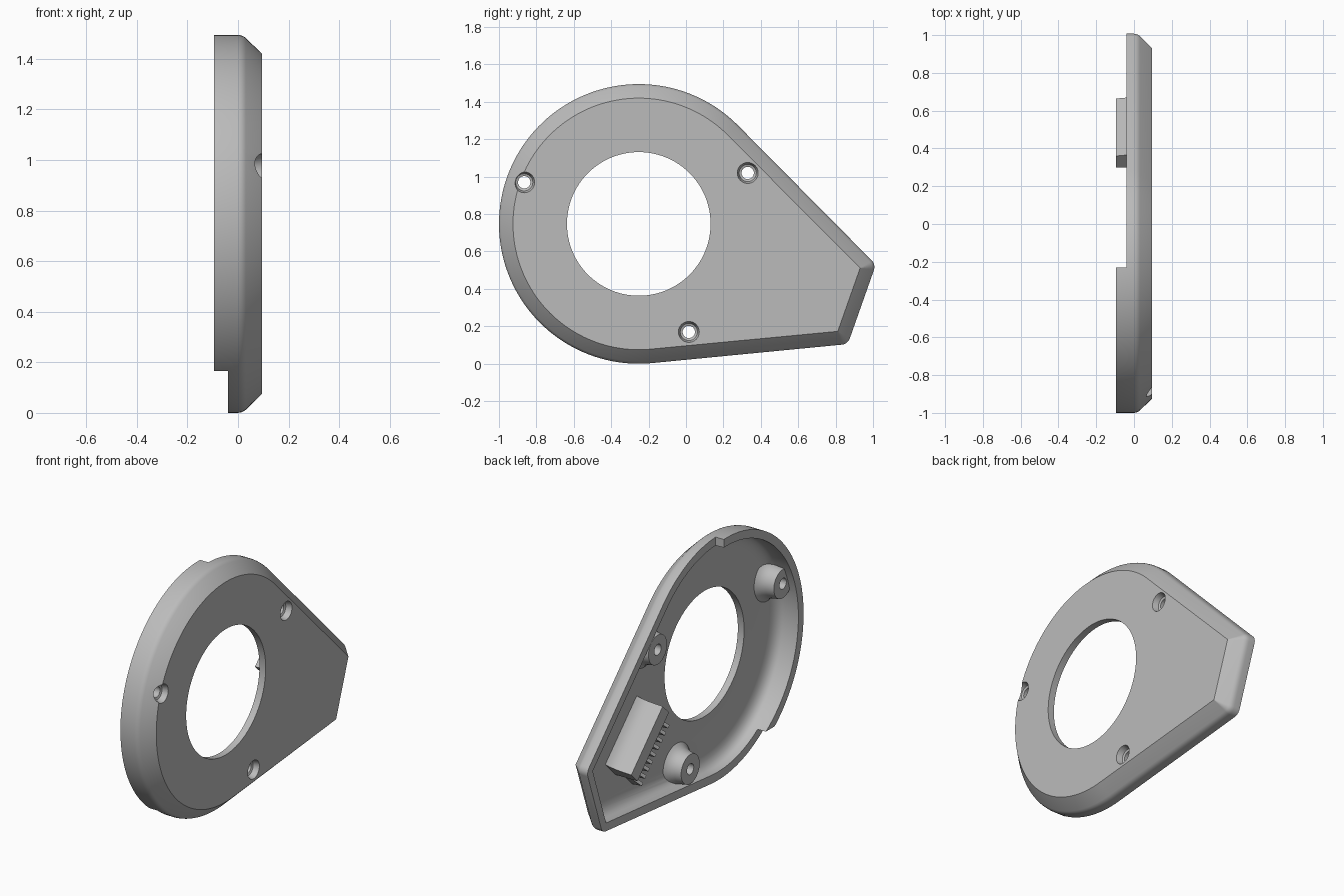
import bpy, bmesh, math
from mathutils import Vector

if "Cube" in bpy.data.objects:
    bpy.data.objects.remove(bpy.data.objects["Cube"])

grey = bpy.data.materials.new("light_grey_plastic")
grey.use_nodes = True
grey.diffuse_color = (0.5, 0.5, 0.5, 1)
grey.node_tree.nodes["Principled BSDF"].inputs["Base Color"].default_value = (0.5, 0.5, 0.5, 1)

CENTRE, R = Vector((-0.2525, 0.7475)), 0.7475      # y, z of the round end
TIP, HEEL, ROUND = Vector((1.015, 0.53)), Vector((0.865, 0.105)), 0.05
SCREWS = [(-0.865, 0.97), (0.33, 1.02), (0.015, 0.17)]
RIM = -0.04                                         # x of the low rim


def unit(a):
    return Vector((math.cos(a), math.sin(a)))


def arc(c, r, a0, a1, n):
    return [c + r * unit(a0 + (a1 - a0) * i / n) for i in range(n + 1)]


def tangent(p, sign):
    """Normal angle of the line from p that touches the round end."""
    v = p - CENTRE
    return math.atan2(v.y, v.x) + sign * math.acos(R / v.length)


A_TOP, A_LOW = tangent(TIP, 1), tangent(HEEL, -1)
edge = TIP - HEEL
A_END = math.atan2(-edge.x, edge.y)


def outline(d):
    """Teardrop outline moved inwards by d."""
    pts = arc(CENTRE, R - d, A_TOP, A_LOW + 2 * math.pi, 96)
    for p, a0, a1 in ((HEEL, A_LOW, A_END), (TIP, A_END, A_TOP)):
        n0, n1 = unit(a0), unit(a1)
        c = p - max(d, ROUND) * (n0 + n1) / (1 + n0.dot(n1))
        pts += arc(c, max(ROUND - d, 0.002), a0, a1, 6)
    return pts


def make(name, bm):
    bmesh.ops.recalc_face_normals(bm, faces=bm.faces)
    me = bpy.data.meshes.new(name)
    bm.to_mesh(me)
    bm.free()
    me.materials.append(grey)
    ob = bpy.data.objects.new(name, me)
    bpy.context.collection.objects.link(ob)
    return ob


def loft(name, sections):
    """Closed solid through (x, points in y-z) sections."""
    bm = bmesh.new()
    loops = [[bm.verts.new((x, p[0], p[1])) for p in pts] for x, pts in sections]
    n = len(loops[0])
    for a, b in zip(loops, loops[1:]):
        for i in range(n):
            j = (i + 1) % n
            bm.faces.new((a[i], a[j], b[j], b[i]))
    bm.faces.new(loops[0])
    bm.faces.new(loops[-1])
    return make(name, bm)


def turned(name, at, profile, n=40):
    """Round solid along x from (x, radius) pairs."""
    ring = [unit(2 * math.pi * i / n) for i in range(n)]
    return loft(name, [(x, [Vector(at) + r * u for u in ring]) for x, r in profile])


def box(name, lo, hi):
    (x0, y0, z0), (x1, y1, z1) = lo, hi
    pts = [(y0, z0), (y1, z0), (y1, z1), (y0, z1)]
    return loft(name, [(x0, pts), (x1, pts)])


def cut(target, tool):
    mod = target.modifiers.new("cut", "BOOLEAN")
    mod.operation, mod.solver, mod.object = "DIFFERENCE", "EXACT", tool
    bpy.context.view_layer.update()
    dg = bpy.context.evaluated_depsgraph_get()
    me = bpy.data.meshes.new_from_object(target.evaluated_get(dg))
    target.modifiers.clear()
    target.data = me
    bpy.data.objects.remove(tool)


# Cover shell with rounded, chamfered outer edge
shell = loft("cover_shell", [(x, outline(d)) for x, d in (
    (-0.095, 0), (0.0, 0), (0.012, 0.002), (0.022, 0.006), (0.031, 0.0125), (0.095, 0.075))])

# Hollow inside, leaving the screw bosses standing
hollow = loft("hollow", [(x, outline(d)) for x, d in (
    (-0.2, 0.048), (0.0, 0.052), (0.018, 0.06), (0.034, 0.076), (0.046, 0.1), (0.053, 0.135))])
for s in SCREWS:
    cut(hollow, turned("boss", s, (
        (-0.05, 0.088), (0.0, 0.096), (0.025, 0.106), (0.042, 0.12), (0.07, 0.15))))
cut(shell, hollow)

# Lower the rim everywhere except along the round end
cut(shell, box("rim_step_side", (-0.3, -0.23, -1), (RIM, 2, 3)))
cut(shell, box("rim_step_bottom", (-0.3, -2, -1), (RIM, 2, 0.165)))

# Large opening and countersunk screw holes
cut(shell, turned("opening", CENTRE, ((-0.3, 0.384), (0.3, 0.384)), 96))
for s in SCREWS:
    cut(shell, turned("screw_hole", s, (
        (-0.3, 0.033), (0.055, 0.033), (0.06, 0.046), (0.0951, 0.056), (0.2, 0.056)), 32))

# Cable clamp frame: u runs along the sloping wall, v points to it
U, V = unit(-math.pi / 4), unit(math.pi / 4)


def clamp_bar(name, origin, profile, u0, u1):
    """Prism along u from an (x, v) profile."""
    bm = bmesh.new()
    ends = []
    for u in (u0, u1):
        pts = [(x, Vector(origin) + u * U + v * V) for x, v in profile]
        ends.append([bm.verts.new((x, p.x, p.y)) for x, p in pts])
    a, b = ends
    for i in range(len(a)):
        j = (i + 1) % len(a)
        bm.faces.new((a[i], a[j], b[j], b[i]))
    bm.faces.new(a)
    bm.faces.new(b)
    return make(name, bm)


# Upright clamp bar with a flared foot on the wall side
parts = [shell, clamp_bar("clamp_bar", (0.30, 0.64), (
    (0.06, 0), (-0.095, 0), (-0.095, 0.085), (-0.04, 0.092), (0.0, 0.102),
    (0.035, 0.12), (0.06, 0.15)), 0, 0.43)]

# Ribbed cable trough beside the bar
trough = [(0.06 - 0.045 * (k / 6 - 1) ** 2, -0.18 + 0.03 * k) for k in range(7)]
for i in range(9):
    prof = [(0.06, -0.2)] + [(x - 0.035, v) for x, v in trough] + [(0.06, 0.0)]
    u = 0.02 + 0.045 * i
    parts.append(clamp_bar("trough_rib", (0.30, 0.64), prof, u, u + 0.02))

# Smooth shading with crisp edges
bpy.ops.object.select_all(action="DESELECT")
for ob in parts:
    ob.select_set(True)
bpy.context.view_layer.objects.active = shell
bpy.ops.object.shade_smooth_by_angle(angle=math.radians(30))
